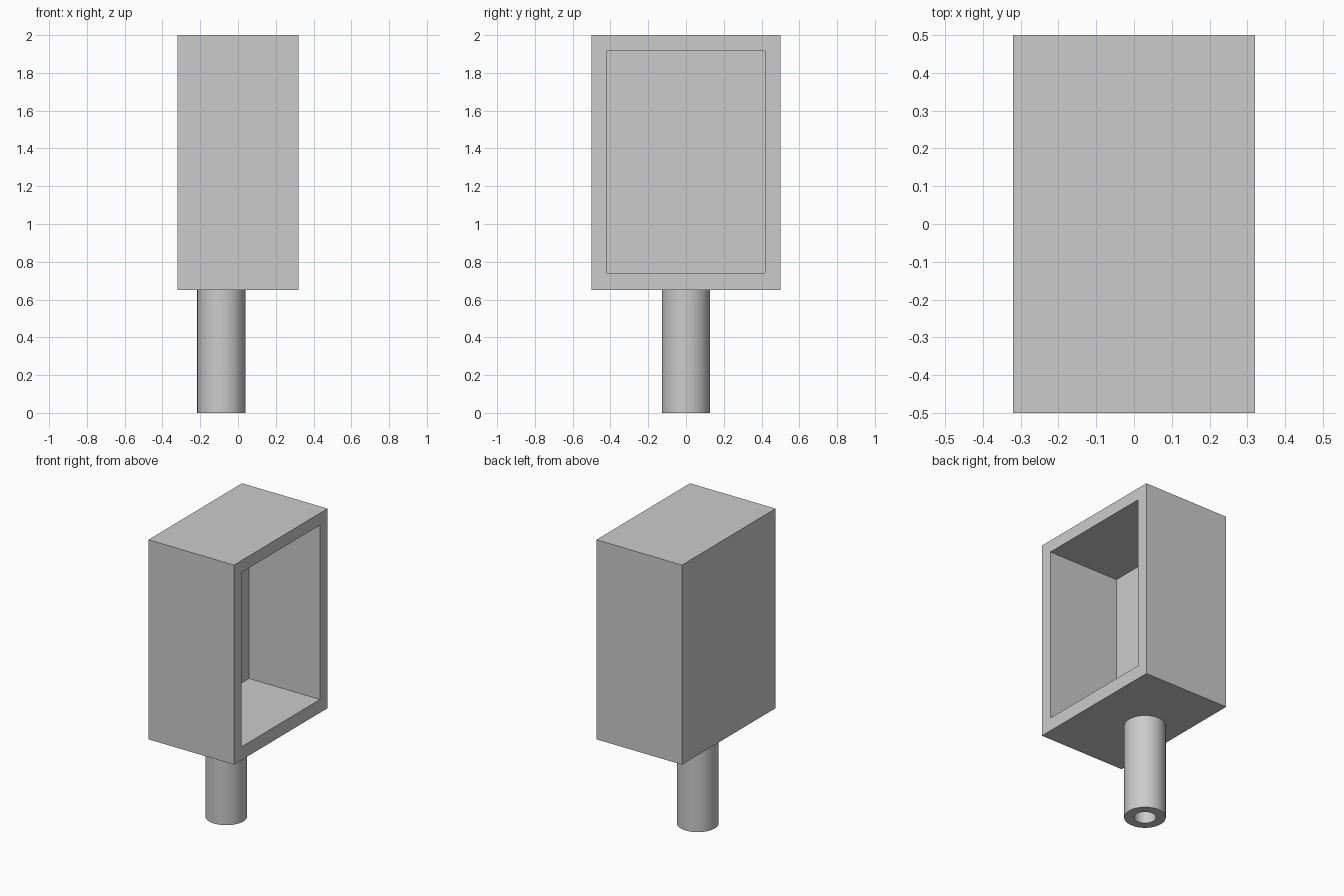
import bpy, bmesh, math
from mathutils import Vector

cube = bpy.data.objects.get("Cube")
if cube:
    bpy.data.objects.remove(cube, do_unlink=True)

grey = bpy.data.materials.new("plain grey")
grey.use_nodes = True
color = (0.6, 0.6, 0.6, 1)
grey.diffuse_color = color
grey.node_tree.nodes["Principled BSDF"].inputs["Base Color"].default_value = color


def add_object(name, bm):
    bmesh.ops.recalc_face_normals(bm, faces=bm.faces)
    mesh = bpy.data.meshes.new(name)
    bm.to_mesh(mesh)
    bm.free()
    mesh.materials.append(grey)
    obj = bpy.data.objects.new(name, mesh)
    bpy.context.collection.objects.link(obj)
    return obj


# Open-sided housing: a block whose +x face is inset, then pushed inward
low, high = Vector((-0.32, -0.5, 0.65)), Vector((0.32, 0.5, 2.0))
bm = bmesh.new()
bmesh.ops.create_cube(bm, size=1)
bmesh.ops.scale(bm, vec=high - low, verts=bm.verts)
bmesh.ops.translate(bm, vec=(low + high) / 2, verts=bm.verts)
side = max(bm.faces, key=lambda f: f.calc_center_median().x)
bmesh.ops.inset_individual(bm, faces=[side], thickness=0.115)
for v in side.verts:
    if v.co.z < 1:
        v.co.z = 0.74
pocket = bmesh.ops.extrude_discrete_faces(bm, faces=[side])["faces"][0]
bmesh.ops.translate(bm, vec=(-0.53, 0, 0), verts=pocket.verts)
add_object("housing", bm)

# Hollow stem: a rectangular wall section spun around the stem axis
axis = Vector((-0.088, 0, 0))
outer, inner, top = 0.128, 0.068, 0.65
bm = bmesh.new()
section = [bm.verts.new(axis + Vector((r, 0, z)))
           for r, z in ((inner, 0), (outer, 0), (outer, top), (inner, top))]
edges = [bm.edges.new((section[i], section[(i + 1) % 4])) for i in range(4)]
bmesh.ops.spin(bm, geom=section + edges, cent=axis, axis=(0, 0, 1),
               angle=math.tau, steps=48, use_merge=True)
bmesh.ops.remove_doubles(bm, verts=bm.verts, dist=0.0001)
stem = add_object("stem", bm)
bpy.ops.object.select_all(action='DESELECT')
stem.select_set(True)
bpy.context.view_layer.objects.active = stem
bpy.ops.object.shade_smooth_by_angle(angle=math.radians(35))
